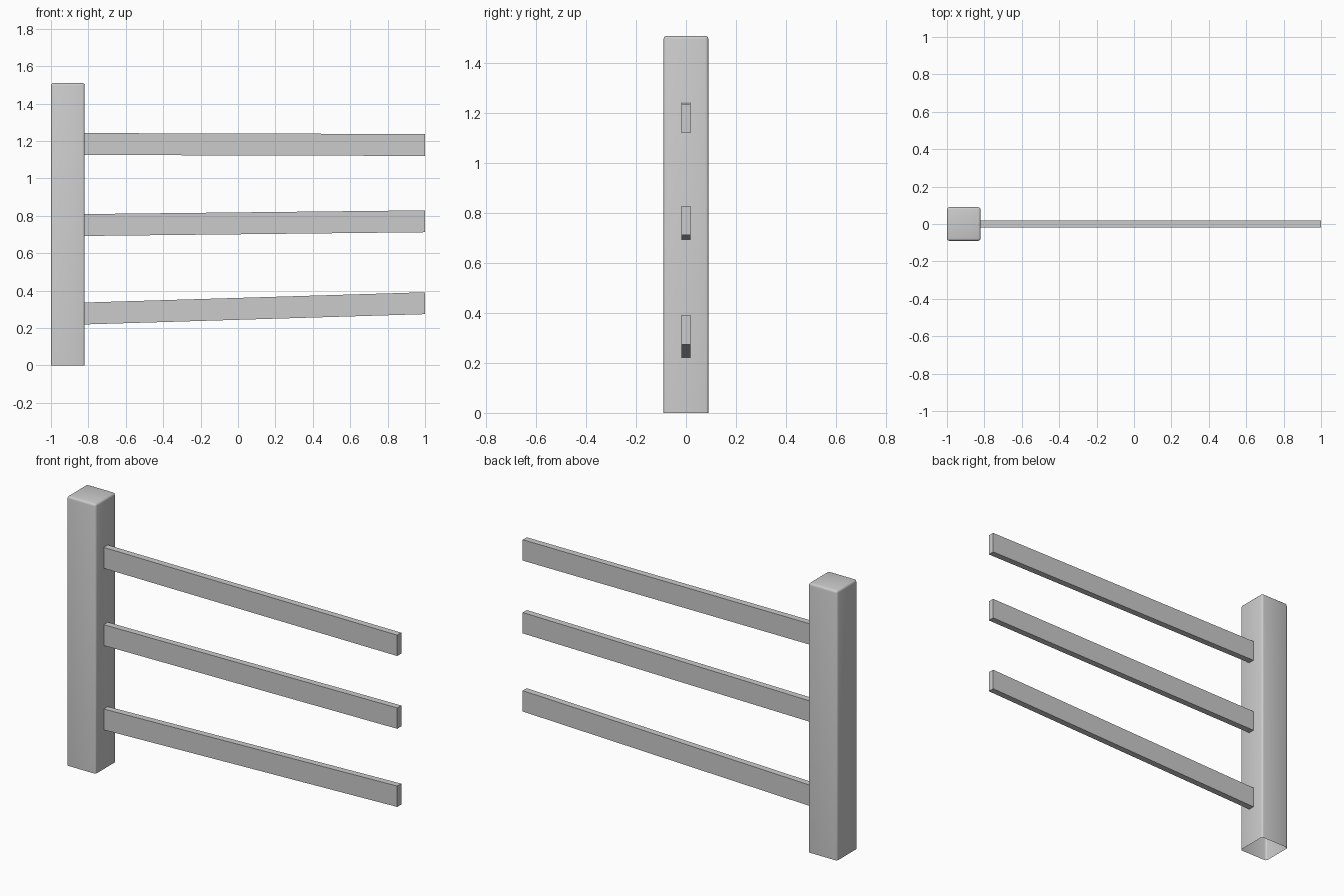
import bpy, bmesh
from mathutils import Vector

if "Cube" in bpy.data.objects:
    bpy.data.objects.remove(bpy.data.objects["Cube"])


def finish(name, bm):
    bmesh.ops.recalc_face_normals(bm, faces=bm.faces)
    mesh = bpy.data.meshes.new(name)
    bm.to_mesh(mesh)
    bm.free()
    obj = bpy.data.objects.new(name, mesh)
    bpy.context.collection.objects.link(obj)
    return obj


# Upright post: softened edges, open underneath
W, H = 0.18, 1.51
bm = bmesh.new()
bmesh.ops.create_cube(bm, size=1)
for v in bm.verts:
    v.co = Vector((v.co.x * W - 1 + W / 2, v.co.y * W, (v.co.z + 0.5) * H))
bottom = [f for f in bm.faces if f.normal.z < -0.9]
bmesh.ops.delete(bm, geom=bottom, context='FACES_ONLY')
edges = [e for e in bm.edges if not e.is_boundary]
bmesh.ops.bevel(bm, geom=edges, offset=0.013, offset_type='OFFSET',
                segments=3, profile=0.5, affect='EDGES')
post = finish("post", bm)
bpy.context.view_layer.objects.active = post
post.select_set(True)
bpy.ops.object.shade_smooth_by_angle()

# Slightly crooked rails: (name, centre height at the post, at the free end)
X0, X1 = -1 + W - 0.002, 1.0
THICK, TALL = 0.036, 0.117
for name, z0, z1 in (("top_rail", 1.184, 1.179),
                     ("middle_rail", 0.751, 0.771),
                     ("bottom_rail", 0.278, 0.333)):
    bm = bmesh.new()
    bmesh.ops.create_cube(bm, size=1)
    for v in bm.verts:
        t = v.co.x + 0.5
        v.co = Vector((X0 + (X1 - X0) * t, v.co.y * THICK,
                       z0 + (z1 - z0) * t + v.co.z * TALL))
    finish(name, bm)
